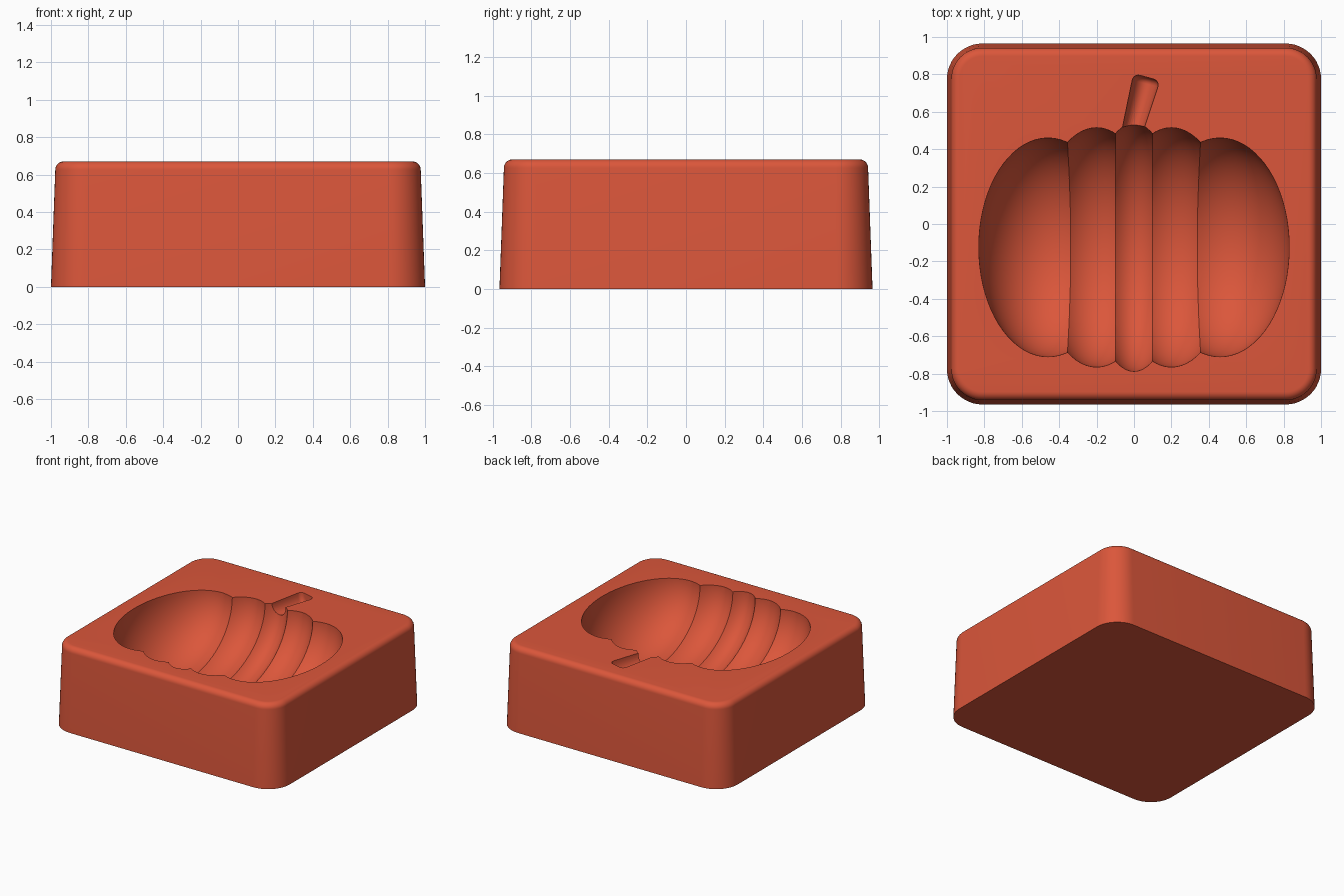
import bpy, bmesh, math
from mathutils import Vector, Matrix

old = bpy.data.objects.get("Cube")
if old:
    bpy.data.objects.remove(old, do_unlink=True)

TOP = 0.67      # height of the block
MID_Y = -0.125  # centre line of the hollow

clay = bpy.data.materials.new("orange_red")
clay.use_nodes = True
colour = (0.71, 0.094, 0.043, 1)
clay.diffuse_color = colour
bsdf = next(n for n in clay.node_tree.nodes if n.type == "BSDF_PRINCIPLED")
bsdf.inputs["Base Color"].default_value = colour
bsdf.inputs["Roughness"].default_value = 0.6


def make_object(name, bm):
    bmesh.ops.recalc_face_normals(bm, faces=bm.faces)
    mesh = bpy.data.meshes.new(name)
    bm.to_mesh(mesh)
    bm.free()
    mesh.materials.append(clay)
    obj = bpy.data.objects.new(name, mesh)
    bpy.context.collection.objects.link(obj)
    return obj


def rounded_ring(bm, inset, z, steps=12):
    """One rounded-rectangle loop of the block, pulled in by inset."""
    radius = 0.19 - inset
    ring = []
    for quarter in range(4):
        sx = 1 if quarter in (0, 3) else -1
        sy = 1 if quarter < 2 else -1
        for i in range(steps + 1):
            a = math.pi / 2 * (quarter + i / steps)
            ring.append(bm.verts.new((sx * 0.81 + radius * math.cos(a),
                                      sy * 0.775 + radius * math.sin(a), z)))
    return ring


# Tapered block with a rounded upper edge
bm = bmesh.new()
edge = 0.045
profile = [(0, 0)]
for i in range(9):
    a = math.pi / 2 * i / 8
    profile.append((0.023 + edge * (1 - math.cos(a)), TOP - edge + edge * math.sin(a)))
rings = [rounded_ring(bm, inset, z) for inset, z in profile]
for low, high in zip(rings, rings[1:]):
    for i in range(len(low)):
        j = (i + 1) % len(low)
        bm.faces.new((low[i], low[j], high[j], high[i]))
bm.faces.new(rings[0][::-1])
bm.faces.new(rings[-1])
block = make_object("mould_block", bm)


# Cutters for the ribbed hollow
def lobe(name, x, half_x, half_y, depth):
    bm = bmesh.new()
    bmesh.ops.create_uvsphere(
        bm, u_segments=72, v_segments=36, radius=1,
        matrix=Matrix.Translation((x, MID_Y, TOP + 0.0003))
        @ Matrix.Rotation(math.pi / 2, 4, "X")
        @ Matrix.Diagonal((half_x, depth, half_y, 1)))
    return make_object(name, bm)


cutters = [lobe("centre_lobe_cutter", 0, 0.25, 0.663, 0.49)]
for side, label in ((1, "left"), (-1, "right")):
    cutters.append(lobe(label + "_inner_lobe_cutter", side * 0.2, 0.325, 0.64, 0.475))
    cutters.append(lobe(label + "_outer_lobe_cutter", side * 0.46, 0.37, 0.585, 0.455))

# Cutter for the leaning stem, wider at its rounded tip
bm = bmesh.new()
start, end = Vector((-0.035, 0.4, TOP)), Vector((0.068, 0.785, TOP))
axis = end - start
bmesh.ops.create_cone(bm, cap_ends=True, segments=32, radius1=0.05, radius2=0.073,
                      depth=axis.length)
tip = [e for e in bm.edges if all(v.co.z > 0 for v in e.verts)]
bmesh.ops.bevel(bm, geom=tip, offset=0.035, segments=5, profile=0.5, affect="EDGES")
place = (Matrix.Translation((start + end) / 2) @ Matrix.Diagonal((1, 1, 1.4, 1))
         @ axis.to_track_quat("Z", "Y").to_matrix().to_4x4())
bmesh.ops.transform(bm, matrix=place, verts=bm.verts)
cutters.append(make_object("stem_cutter", bm))

# Carve the hollow, then drop the cutters
bpy.ops.object.select_all(action="DESELECT")
bpy.context.view_layer.objects.active = block
block.select_set(True)
for cutter in cutters:
    cutter.hide_render = True
    mod = block.modifiers.new(cutter.name, "BOOLEAN")
    mod.operation = "DIFFERENCE"
    mod.solver = "EXACT"
    mod.object = cutter
    bpy.ops.object.modifier_apply(modifier=mod.name)
for cutter in cutters:
    bpy.data.objects.remove(cutter, do_unlink=True)

bpy.ops.object.shade_smooth_by_angle(angle=math.radians(25))
